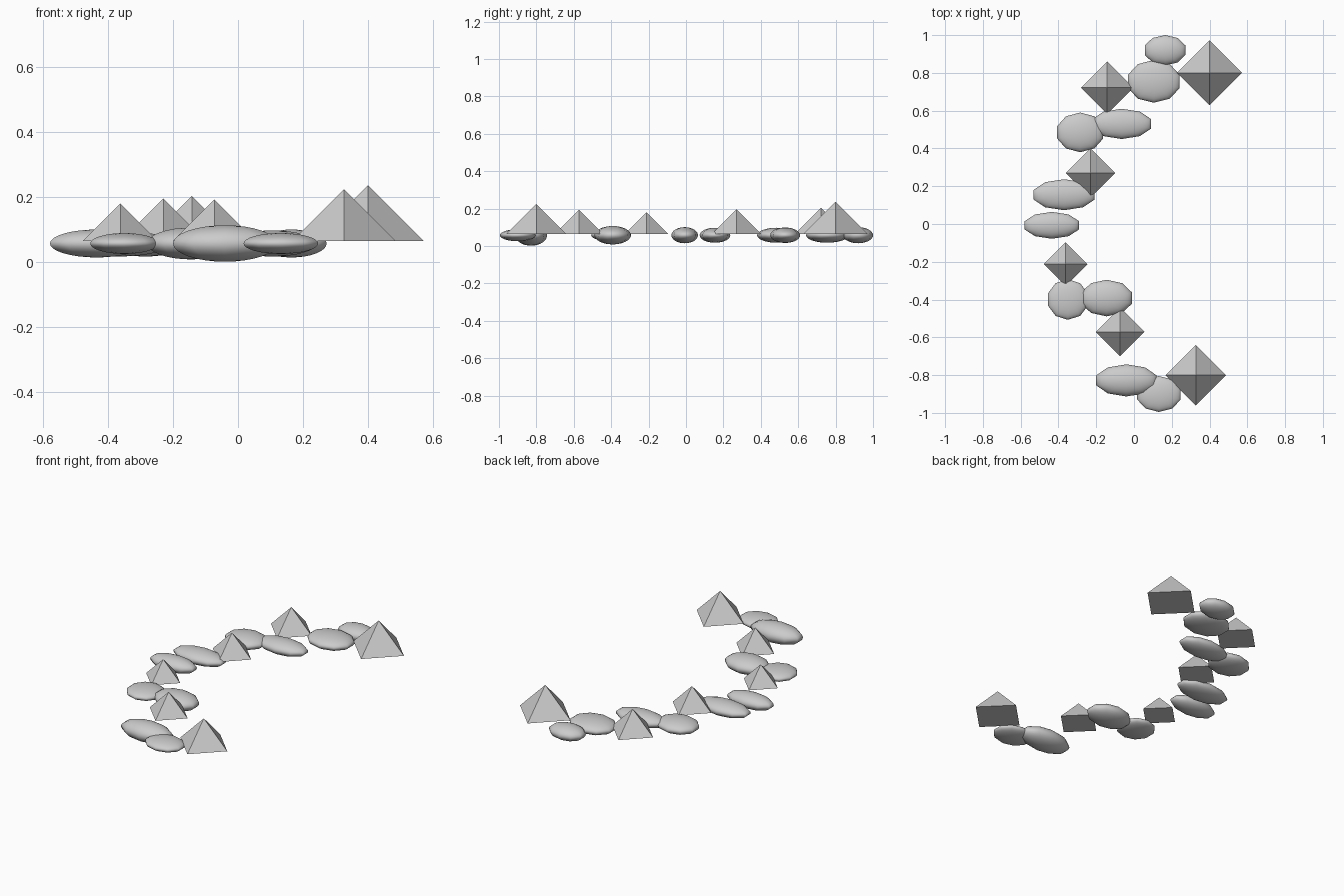
import bpy, math

def pebble(i, x, y, hx, hy, hz, z=0.058):
    # flattened ten-sided ball; hx, hy, hz are half extents
    bpy.ops.mesh.primitive_uv_sphere_add(segments=10, ring_count=16, radius=1, location=(x, y, z))
    o = bpy.context.object
    o.name = f"flat_stone_{i}"
    o.scale = (hx / math.cos(math.radians(18)), hy, hz)
    bpy.ops.object.transform_apply(location=False, rotation=False, scale=True)
    bpy.ops.object.shade_smooth()

def spike(i, x, y, r, base=0.065):
    # four-sided pyramid with corners on the axes, as tall as its radius
    bpy.ops.mesh.primitive_cone_add(vertices=4, radius1=r, radius2=0, depth=r,
                                    location=(x, y, base + r / 2))
    bpy.context.object.name = f"pyramid_{i}"

# flat stones along the crescent
stones = [
    (0.165, 0.92, 0.108, 0.08, 0.043),
    (0.105, 0.755, 0.137, 0.113, 0.040),
    (-0.065, 0.53, 0.156, 0.08, 0.041),
    (-0.285, 0.485, 0.122, 0.105, 0.040),
    (-0.37, 0.155, 0.162, 0.082, 0.040),
    (-0.435, -0.007, 0.144, 0.071, 0.043),
    (-0.35, -0.40, 0.105, 0.107, 0.032),
    (-0.145, -0.392, 0.134, 0.097, 0.049),
    (-0.04, -0.828, 0.16, 0.085, 0.056),
    (0.132, -0.90, 0.115, 0.095, 0.032),
]
for i, s in enumerate(stones):
    pebble(i, *s)

# pyramids between the stones
spikes = [
    (0.40, 0.80, 0.172), (-0.142, 0.722, 0.139), (-0.23, 0.27, 0.131),
    (-0.362, -0.212, 0.116), (-0.073, -0.571, 0.129), (0.327, -0.80, 0.16),
]
for i, s in enumerate(spikes):
    spike(i, *s)
